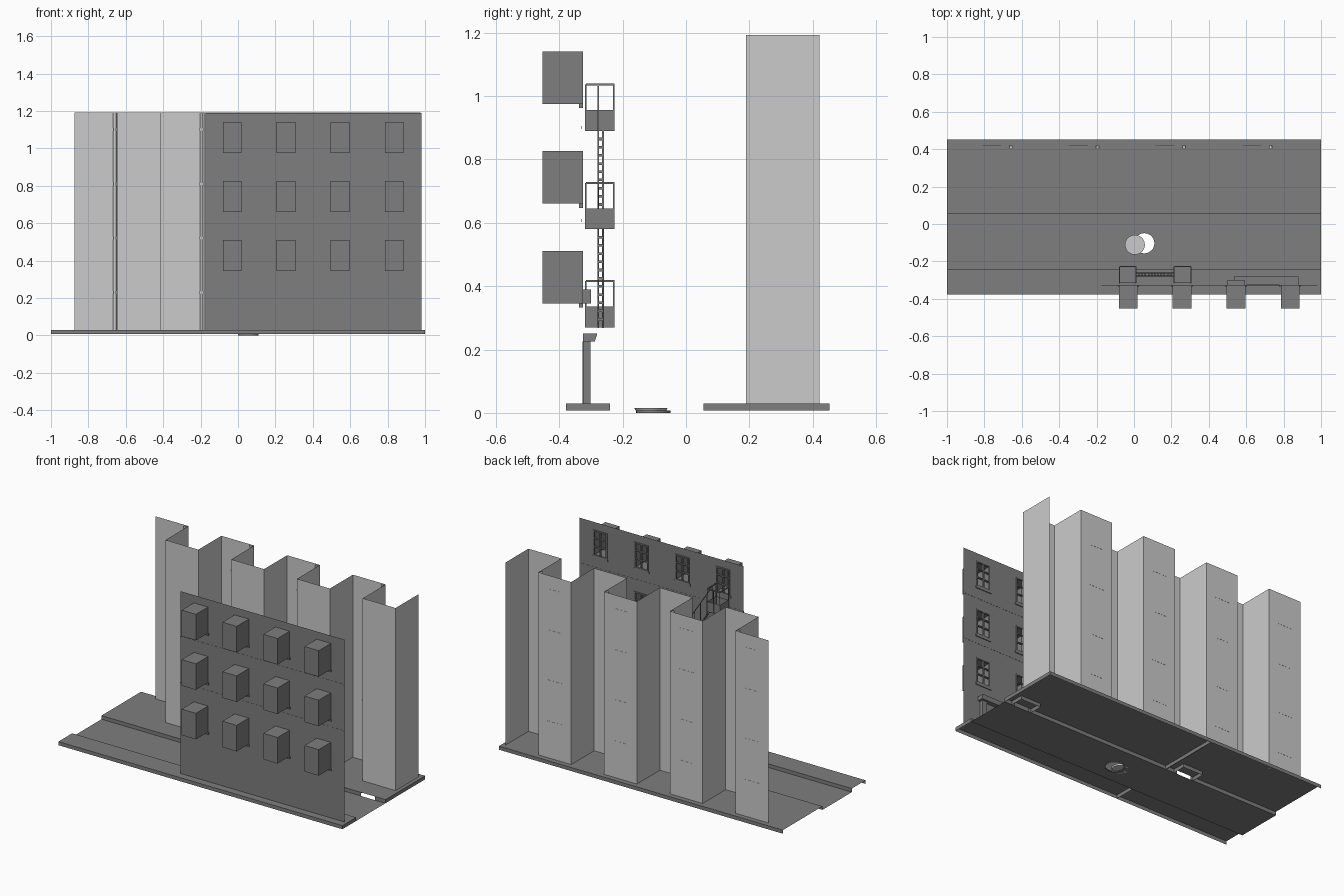
import bpy, bmesh, math
from mathutils import Vector

if "Cube" in bpy.data.objects:
    bpy.data.objects.remove(bpy.data.objects["Cube"])

# dark grey for street and brick building; the rear building stays plain
DARK = bpy.data.materials.new("dark_grey")
DARK.diffuse_color = (0.21, 0.21, 0.21, 1)
DARK.use_nodes = True
DARK.node_tree.nodes["Principled BSDF"].inputs["Base Color"].default_value = DARK.diffuse_color
PLAIN = ("rear", "drain_pipe", "pipe")


def make(name, verts, faces):
    me = bpy.data.meshes.new(name)
    me.from_pydata(verts, [], faces)
    me.update()
    if not name.startswith(PLAIN):
        me.materials.append(DARK)
    ob = bpy.data.objects.new(name, me)
    bpy.context.collection.objects.link(ob)
    return ob


# box corners from ranges; faces: 0 bottom, 1 top, 2 front, 3 back, 4 left, 5 right
BOX = [(0, 2, 3, 1), (4, 5, 7, 6), (0, 1, 5, 4), (2, 6, 7, 3), (0, 4, 6, 2), (1, 3, 7, 5)]


def boxes(name, items, skip=()):
    v, f = [], []
    for x0, x1, y0, y1, z0, z1 in items:
        b = len(v)
        v += [(x, y, z) for z in (z0, z1) for y in (y0, y1) for x in (x0, x1)]
        f += [tuple(b + k for k in q) for i, q in enumerate(BOX) if i not in skip]
    return make(name, v, f)


def pierced(name, xs, zs, holes, y):
    """Flat wall on a grid of breaks, leaving out the cells inside holes."""
    v = [(x, y, z) for z in zs for x in xs]
    n, f = len(xs), []
    for j in range(len(zs) - 1):
        for i in range(n - 1):
            cx, cz = (xs[i] + xs[i + 1]) / 2, (zs[j] + zs[j + 1]) / 2
            if not any(a < cx < b and c < cz < d for a, b, c, d in holes):
                f.append((j * n + i + 1, j * n + i, j * n + n + i, j * n + n + i + 1))
    return make(name, v, f)


def bar(bm, a, b, t=0.004):
    """Thin square bar between two points."""
    a, b = Vector(a), Vector(b)
    d = b - a
    m = d.to_track_quat('Z', 'Y').to_matrix().to_4x4()
    m.translation = (a + b) / 2
    for v in bmesh.ops.create_cube(bm, size=1)['verts']:
        v.co = m @ Vector((v.co.x * t, v.co.y * t, v.co.z * d.length))


def finish(name, bm):
    ob = make(name, [], [])
    bm.to_mesh(ob.data)
    bm.free()
    return ob


def cylinder(name, x, y, z0, z1, r, n, caps=True, r2=None):
    bm = bmesh.new()
    bmesh.ops.create_cone(bm, cap_ends=caps, segments=n, radius1=r, radius2=r2 or r, depth=z1 - z0)
    bmesh.ops.translate(bm, verts=bm.verts, vec=(x, y, (z0 + z1) / 2))
    return finish(name, bm)


TOP, LOW = 0.03, 0.007

# pavements: hollow slabs split at a joint; back curb has two drain openings
J = -0.19
boxes("front_pavement", [(-1, J, -0.378, -0.24, LOW, TOP), (J, 1, -0.378, -0.24, LOW, TOP)], skip=(0, 4))
drains = [-0.32, 0.876]
cuts = [-1] + [s for c in drains for s in (c - 0.05, c + 0.05)] + [1]
for i in range(5):
    boxes("back_pavement", [(cuts[i], cuts[i + 1], 0.055, 0.453, LOW, TOP)],
          skip=(0, 4, 5, 2) if i % 2 else (0, 4, 5))
boxes("pavement_joint", [(J - 0.002, J + 0.002, 0.055, 0.45, LOW, TOP - 0.001)])
boxes("pavement_end", [(0.999, 1, 0.055, 0.453, LOW, TOP)])
boxes("drain_chamber", [(c - 0.07, c + 0.07, 0.056, 0.137, LOW, TOP) for c in drains], skip=(0, 1, 2))

# road with a round manhole opening
HX, HY, R, N = 0.055, -0.103, 0.054, 32
sides = []
for i in range(N):
    a = 2 * math.pi * i / N
    c, s = math.cos(a), math.sin(a)
    sides.append((c, s, 0.1 / max(abs(c), abs(s))))
v = [(HX + R * c, HY + R * s, LOW) for c, s, k in sides]
v += [(HX + k * c, HY + k * s, LOW) for c, s, k in sides]
f = [(i, N + i, N + (i + 1) % N, (i + 1) % N) for i in range(N)]
xs, ys = [-1, HX - 0.1, HX + 0.1, 1], [-0.24, HY - 0.1, HY + 0.1, 0.055]
for i in range(3):
    for j in range(3):
        if (i, j) != (1, 1):
            b = len(v)
            v += [(xs[i], ys[j], LOW), (xs[i + 1], ys[j], LOW), (xs[i + 1], ys[j + 1], LOW), (xs[i], ys[j + 1], LOW)]
            f.append((b, b + 1, b + 2, b + 3))
make("road", v, f)
cylinder("manhole_ring", HX, HY, 0, LOW, R, N, caps=False)
cover = cylinder("manhole_cover", 0.005, -0.111, LOW, 0.016, 0.048, N, r2=0.053)
cover.data.materials.clear()

# street building: thin pierced wall
WY, WW = -0.33, 0.05
cols = [-0.03, 0.257, 0.545, 0.835]
rows = [0.345, 0.66, 0.975]
WH = 0.166
holes = [(c - WW, c + WW, z, z + WH) for c in cols for z in rows]
pierced("street_wall", [-0.175] + [s for c in cols for s in (c - WW, c + WW)] + [0.98],
        [TOP] + [s for z in rows for s in (z, z + WH)] + [1.19], holes, WY)
boxes("wall_band", [(-0.175, 0.98, WY - 0.001, WY + 0.001, z, z + 0.009) for z in (0.602, 0.896)])

# window rooms open to the street, with frames, bars and sills
boxes("window_room", [(a, b, -0.452, WY, c, d) for a, b, c, d in holes], skip=(3,))
frame, sill = [], []
y0, y1, t = -0.338, -0.325, 0.008
for a, b, c, d in holes:
    m = (a + b) / 2
    frame += [(a, a + t, y0, y1, c, d), (b - t, b, y0, y1, c, d),
              (a, b, y0, y1, c, c + t), (a, b, y0, y1, d - t, d),
              (m - 0.003, m + 0.003, y0, y1, c, d)]
    frame += [(a, b, y0, y1, c + k * WH - 0.003, c + k * WH + 0.003) for k in (0.36, 0.68)]
    sill.append((a - 0.006, b + 0.006, -0.338, -0.325, c - 0.013, c + 0.001))
boxes("window_frame", frame)
boxes("window_sill", sill)
boxes("air_conditioner", [(0.5, 0.59, -0.336, -0.3, 0.345, 0.39)])

# entrance with sloping canopy
boxes("door_post", [(0.55, 0.585, -0.325, -0.302, TOP, 0.225), (0.83, 0.865, -0.325, -0.302, TOP, 0.225)])
boxes("door_leaf", [(0.585, 0.705, -0.326, -0.318, TOP, 0.225), (0.71, 0.83, -0.326, -0.318, TOP, 0.225)])
prof = [(-0.325, 0.225), (-0.288, 0.225), (-0.28, 0.25), (-0.325, 0.25)]
make("door_canopy", [(x, y, z) for x in (0.535, 0.88) for y, z in prof],
     [(0, 3, 2, 1), (4, 5, 6, 7)] + [(i, (i + 1) % 4, (i + 1) % 4 + 4, i + 4) for i in range(4)])

# fire escape: landings alternate sides, joined by narrow stairs
L, Rr = (-0.078, 0.01), (0.213, 0.305)
landing = [(L, 0.27), (Rr, 0.58), (L, 0.89)]
Y0, Y1 = -0.316, -0.228
boxes("landing_tray", [(a, b, Y0, Y1, z, z + 0.065) for (a, b), z in landing], skip=(1,))
bm = bmesh.new()
for (a, b), z in landing:
    h = z + 0.146
    for x in (a, (a + b) / 2, b):
        bar(bm, (x, Y1, z), (x, Y1, h))
    for x in (a, b):
        bar(bm, (x, Y0, z), (x, Y0, h))
        bar(bm, (x, Y0, h), (x, Y1, h), 0.006)
    bar(bm, (a, Y1, h), (b, Y1, h), 0.006)
finish("landing_railing", bm)
bm = bmesh.new()
S0, S1 = -0.277, -0.262
for x0, x1, z in ((L[1], Rr[0], 0.27), (Rr[0], L[1], 0.58)):
    for y in (S0, S1):
        bar(bm, (x0, y, z), (x1, y, z + 0.31), 0.005)
    bar(bm, (x0, S0, z + 0.14), (x1, S0, z + 0.45), 0.004)
    for k in range(6):
        x, zz = x0 + (x1 - x0) * k / 5, z + 0.31 * k / 5
        bar(bm, (x, S0, zz), (x, S0, zz + 0.14), 0.003)
    for k in range(1, 12):
        x, zz = x0 + (x1 - x0) * k / 12, z + 0.31 * k / 12
        bar(bm, (x, S0, zz), (x, S1, zz), 0.008)
finish("fire_escape_stairs", bm)

# rear building: stepped facade of repeated bays
P, X0, YF, YB = 0.463, -0.875, 0.19, 0.421
wz = [0.148, 0.41, 0.728, 0.99]
wh, H = 0.117, 1.192
v, f, pane, brackets = [], [], [], []
for k in range(4):
    x = X0 + k * P
    m, e = x + P / 2, x + P
    wins = [(x + 0.065, x + 0.165, z, z + wh) for z in wz]
    pierced("rear_bay_back", [x, x + 0.065, x + 0.165, m],
            [TOP] + [s for z in wz for s in (z, z + wh)] + [H], wins, YB)
    pane += [(a, b, YB, YB + 0.001, c, d) for a, b, c, d in wins]
    b = len(v)
    v += [(px, py, z) for z in (TOP, H) for px, py in ((m, YB), (m, YF), (e, YF), (e, YB))]
    f += [(b + i, b + i + 1, b + i + 5, b + i + 4) for i in range(3)]
    # drain pipe in the inner corner
    px, py = m - 0.015, 0.41
    cylinder("drain_pipe", px, py, TOP, H, 0.009, 12)
    for z in (0.23, 0.52, 0.81, 1.1):
        brackets.append((px - 0.01, px + 0.01, py - 0.006, YB, z - 0.008, z + 0.008))
make("rear_bay_front", v, f)
boxes("rear_window", pane, skip=(2,))
boxes("pipe_bracket", brackets)
